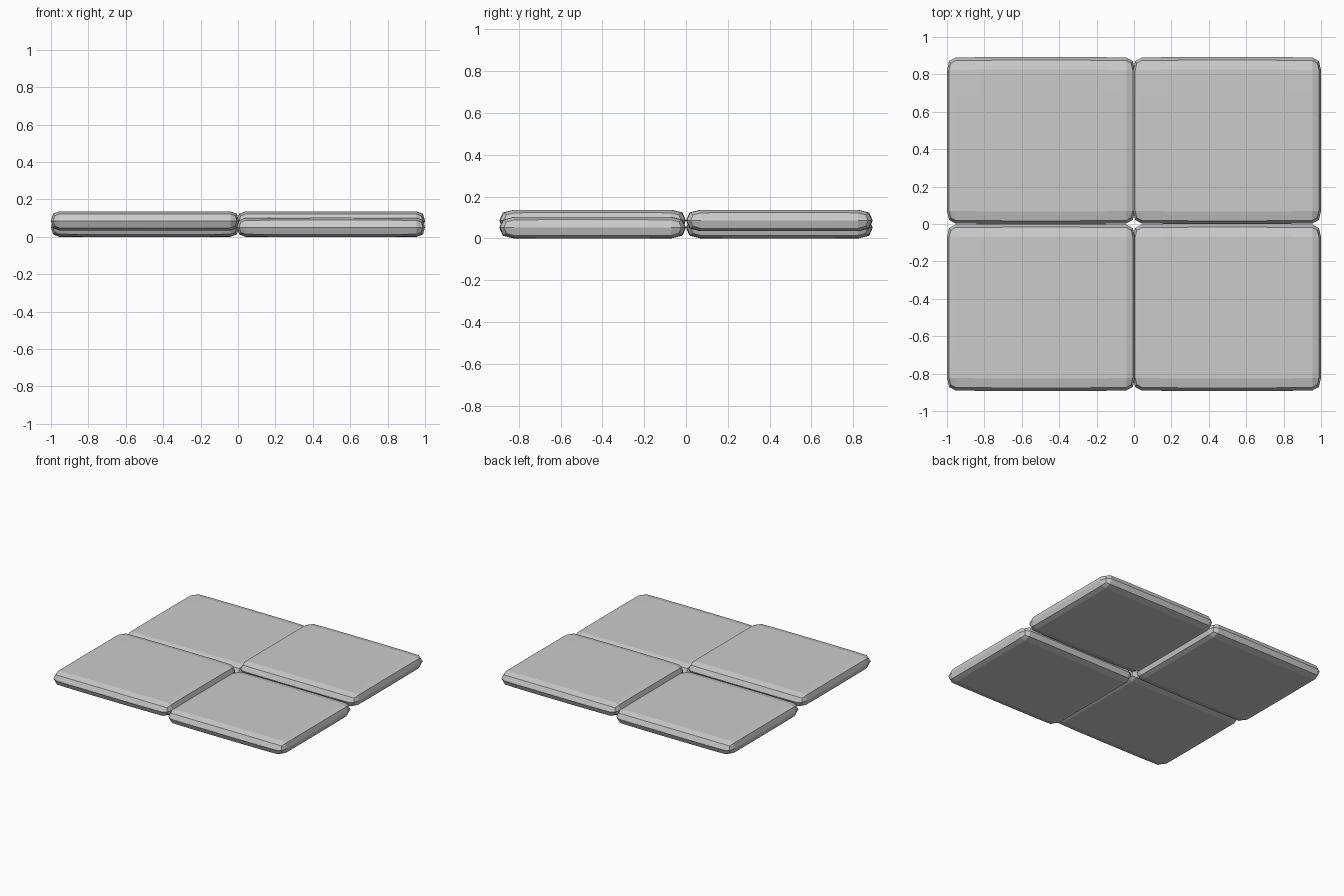
import bpy, bmesh

if "Cube" in bpy.data.objects:
    bpy.data.objects.remove(bpy.data.objects["Cube"])

THICK = 0.102   # pad thickness
LIFT = 0.034    # raised pads sit this much higher
DX, DY = 0.09, 0.135   # support loop distance from the edges


def pad(name, x0, x1, y0, y1, z0):
    """Softly rounded square pad: a box with support loops, subdivided once."""
    xs = [x0, x0 + DX, x1 - DX, x1]
    ys = [y0, y0 + DY, y1 - DY, y1]
    cx, cy, cz = (x0 + x1) / 2, (y0 + y1) / 2, z0 + THICK / 2
    bm = bmesh.new()
    v = {}
    for i, x in enumerate(xs):
        for j, y in enumerate(ys):
            for k, z in enumerate((z0, z0 + THICK)):
                # corners are drawn in slightly so the sides bow outwards
                if i in (0, 3) and j in (0, 3):
                    y += 0.007 if y < cy else -0.007
                    z += 0.004 if z < cz else -0.004
                    v[i, j, k] = bm.verts.new((x, y, z))
                    y = ys[j]
                else:
                    v[i, j, k] = bm.verts.new((x, y, z))
    # top and bottom
    for i in range(3):
        for j in range(3):
            for k in (0, 1):
                bm.faces.new([v[i, j, k], v[i + 1, j, k],
                              v[i + 1, j + 1, k], v[i, j + 1, k]])
    # side walls
    for n in range(3):
        for e in (0, 3):
            bm.faces.new([v[n, e, 0], v[n + 1, e, 0], v[n + 1, e, 1], v[n, e, 1]])
            bm.faces.new([v[e, n, 0], v[e, n + 1, 0], v[e, n + 1, 1], v[e, n, 1]])
    bmesh.ops.recalc_face_normals(bm, faces=bm.faces)
    me = bpy.data.meshes.new(name)
    bm.to_mesh(me)
    bm.free()
    ob = bpy.data.objects.new(name, me)
    bpy.context.collection.objects.link(ob)
    sub = ob.modifiers.new("soften", 'SUBSURF')
    sub.levels = sub.render_levels = 1
    sub.use_limit_surface = False
    return ob


# four pads in a checkerboard of raised and lowered heights
pad("front_left_pad", -1.0, 0.005, -0.893, 0.0, LIFT)
pad("front_right_pad", -0.005, 1.0, -0.893, 0.0, 0.0)
pad("back_left_pad", -1.0, 0.005, 0.0, 0.893, 0.0)
pad("back_right_pad", -0.005, 1.0, 0.0, 0.893, LIFT)
